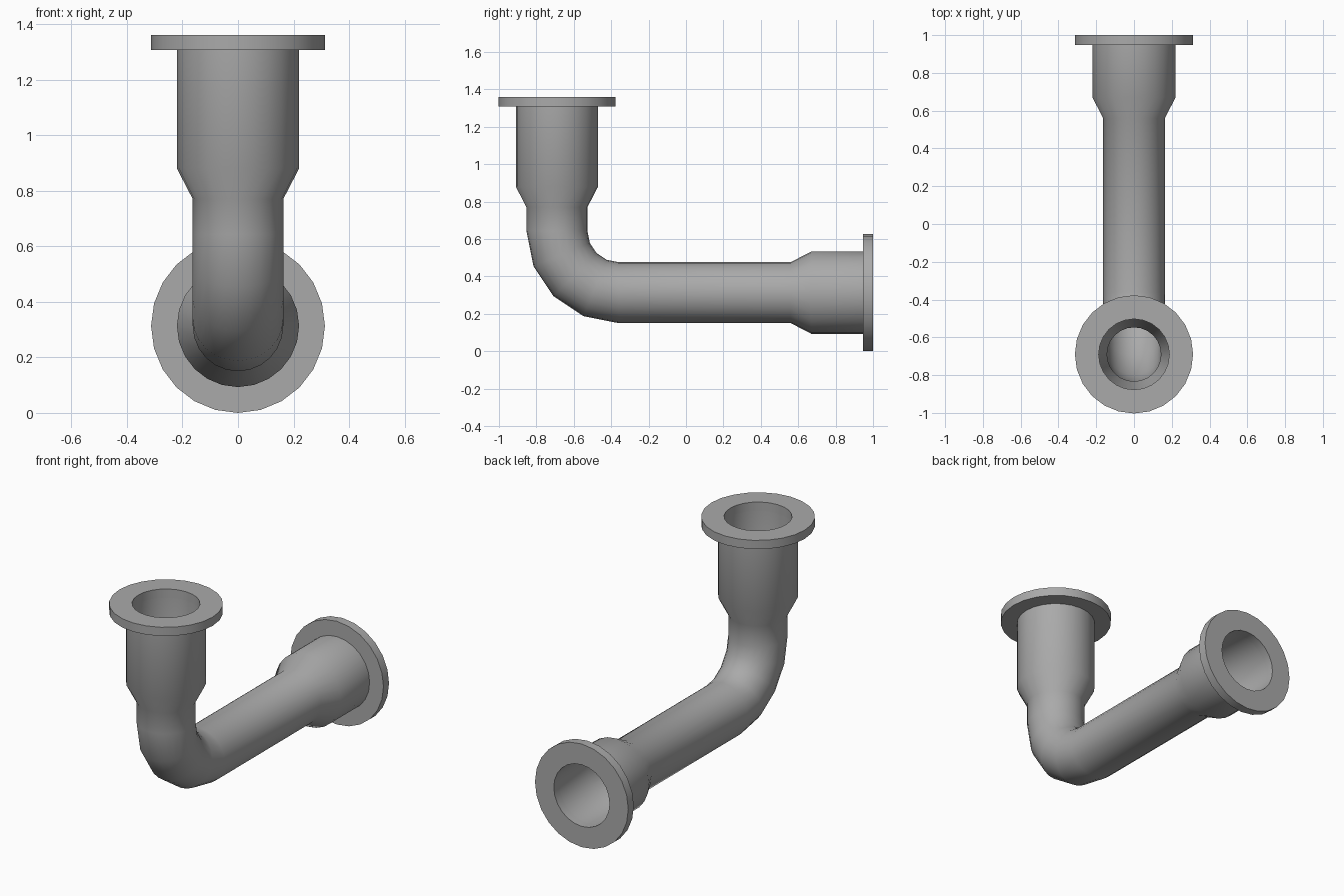
import bpy, bmesh, math
from mathutils import Vector

if "Cube" in bpy.data.objects:
    bpy.data.objects.remove(bpy.data.objects["Cube"])

SIDES = 24
AXIS_Y, AXIS_Z = -0.69, 0.313   # vertical and horizontal pipe axes
BEND = 0.33                     # bend radius at the centreline
TOP, END = 1.36, 1.0

grey = bpy.data.materials.new("pipe_grey")
grey.use_nodes = True
grey.diffuse_color = (0.4, 0.4, 0.4, 1)
grey.node_tree.nodes["Principled BSDF"].inputs["Base Color"].default_value = (0.4, 0.4, 0.4, 1)


def sweep(name, stations, angle):
    """Closed skin through rings given as (y, z, tilt, radius)."""
    bm = bmesh.new()
    rings = []
    for y, z, tilt, r in stations:
        side = Vector((0, math.cos(tilt), math.sin(tilt)))
        ring = []
        for i in range(SIDES):
            a = math.tau * i / SIDES
            ring.append(bm.verts.new(Vector((0, y, z)) + r * (math.sin(a) * Vector((1, 0, 0)) + math.cos(a) * side)))
        rings.append(ring)
    for k, ring in enumerate(rings):
        nxt = rings[(k + 1) % len(rings)]
        for i in range(SIDES):
            j = (i + 1) % SIDES
            bm.faces.new((ring[i], ring[j], nxt[j], nxt[i]))
    bmesh.ops.recalc_face_normals(bm, faces=bm.faces)
    mesh = bpy.data.meshes.new(name)
    bm.to_mesh(mesh)
    bm.free()
    mesh.materials.append(grey)
    obj = bpy.data.objects.new(name, mesh)
    bpy.context.collection.objects.link(obj)
    bpy.ops.object.select_all(action="DESELECT")
    obj.select_set(True)
    bpy.context.view_layer.objects.active = obj
    bpy.ops.object.shade_smooth_by_angle(angle=math.radians(angle))
    return obj


def wall(pipe, socket):
    """One wall surface, from the top socket round the bend to the rear socket."""
    rows = [(AXIS_Y, z, 0, r) for z, r in ((TOP - 0.02, socket), (0.88, socket), (0.77, pipe))]
    for k in range(5):
        t = math.pi / 2 * k / 4
        rows.append((AXIS_Y + BEND * (1 - math.cos(t)), AXIS_Z + BEND * (1 - math.sin(t)), t, pipe))
    rows += [(y, AXIS_Z, math.pi / 2, r) for y, r in ((0.56, pipe), (0.67, socket), (END - 0.02, socket))]
    return rows


# Hollow pipe with widened sockets
sweep("pipe_body", wall(0.163, 0.22) + wall(0.143, 0.188)[::-1], 35)


# Flat ring flanges on both ends
def flange(name, place):
    profile = ((0.187, 0), (0.313, 0), (0.313, 0.053), (0.187, 0.053))
    sweep(name, [place(d) + (r,) for r, d in profile], 35)


flange("top_flange", lambda d: (AXIS_Y, TOP - d, 0))
flange("rear_flange", lambda d: (END - d, AXIS_Z, math.pi / 2))
